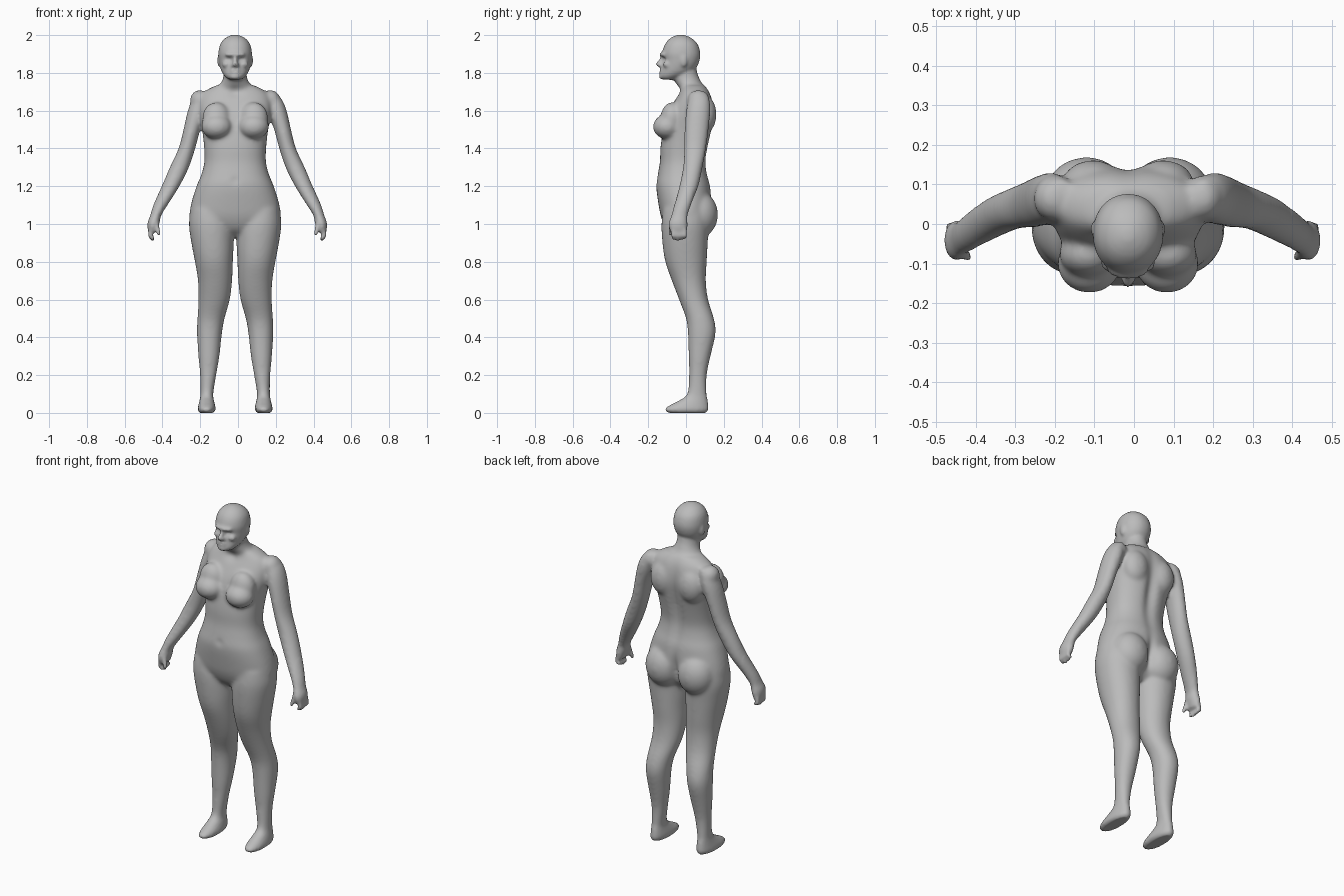
import bpy, bmesh, math
from mathutils import Vector

cube = bpy.data.objects.get("Cube")
if cube:
    bpy.data.objects.remove(cube, do_unlink=True)

MID = -0.015      # centre line of the trunk, head and legs
ARM_MID = -0.004  # centre line of the arms
VOXEL = 0.008
bm = bmesh.new()


def spline(a, b, c, d, t):
    """Catmull-Rom value between b and c."""
    return b + 0.5 * t * (c - a + t * (2 * a - 5 * b + 4 * c - d + t * (3 * (b - c) + d - a)))


def refine(rows, steps=3):
    """Insert smoothly interpolated rows between the given ones."""
    result = []
    for i in range(len(rows) - 1):
        quad = [rows[max(i - 1, 0)], rows[i], rows[i + 1], rows[min(i + 2, len(rows) - 1)]]
        for s in range(steps):
            result.append([spline(*values, s / steps) for values in zip(*quad)])
    return result + [list(rows[-1])]


def stack(rows, middle, side, power, count):
    """Closed body of level rings; each row is z, x from, x to, y front, y back."""
    rings = []
    for z, x0, x1, y0, y1 in rows:
        ring = []
        for k in range(count):
            angle = math.tau * k / count
            c, s = math.cos(angle), math.sin(angle)
            u = math.copysign(abs(c) ** (2 / power), c)
            v = math.copysign(abs(s) ** (2 / power), s)
            x = (x0 + x1) / 2 + u * (x1 - x0) / 2
            y = (y0 + y1) / 2 + v * (y1 - y0) / 2
            ring.append(bm.verts.new((middle + side * x, y, z)))
        rings.append(ring if side > 0 else ring[::-1])
    for low, high in zip(rings, rings[1:]):
        for k in range(count):
            n = (k + 1) % count
            bm.faces.new((low[k], low[n], high[n], high[k]))
    bm.faces.new(rings[0][::-1])
    bm.faces.new(rings[-1])


def loft(rows, middle, side=1, power=2.0):
    stack(refine(rows), middle, side, power, 36)


def centred(rows):
    return [(z, -w, w, y0, y1) for z, w, y0, y1 in rows]


def ball(middle, side, centre, radii, bands=12):
    (x, y, z), (rx, ry, rz) = centre, radii
    rows = []
    for i in range(bands + 1):
        angle = math.pi * (i + .1) / (bands + .2)
        w = math.sin(angle)
        rows.append((z - rz * math.cos(angle), x - rx * w, x + rx * w, y - ry * w, y + ry * w))
    stack(rows, middle, side, 2, bands * 2)


def rod(middle, side, start, end, r0, r1):
    """Tapered round-ended rod made of overlapping balls."""
    a, b = Vector(start), Vector(end)
    for i in range(7):
        t = i / 6
        ball(middle, side, a.lerp(b, t), [r0 + (r1 - r0) * t] * 3, bands=7)


# Trunk, neck and head
loft(centred([
    (.93, .08, -.05, .05), (.97, .18, -.1, .09), (1.03, .238, -.13, .12),
    (1.1, .235, -.145, .135), (1.2, .205, -.158, .13), (1.26, .18, -.15, .115),
    (1.33, .163, -.138, .107), (1.41, .165, -.135, .12), (1.5, .175, -.12, .14),
    (1.58, .19, -.098, .15), (1.65, .19, -.062, .142), (1.7, .165, -.035, .125),
    (1.735, .1, -.025, .1)]), MID, power=2.3)
loft(centred([
    (1.68, .11, -.03, .11), (1.72, .095, -.04, .1), (1.76, .068, -.062, .077),
    (1.8, .06, -.07, .06), (1.86, .06, -.07, .05)]), MID)
loft(centred([
    (1.764, .035, -.13, -.06), (1.785, .058, -.138, 0), (1.81, .073, -.132, .04),
    (1.84, .082, -.126, .062), (1.87, .087, -.123, .073), (1.905, .089, -.127, .076),
    (1.95, .08, -.112, .063), (1.98, .058, -.088, .035), (1.996, .03, -.06, .005),
    (2.002, .008, -.04, -.02)]), MID, power=2.1)

# Nose, brow, lips and chin
rod(MID, 1, (0, -.125, 1.88), (0, -.147, 1.846), .009, .014)
ball(MID, 1, (0, -.115, 1.897), (.055, .025, .014))
ball(MID, 1, (0, -.128, 1.81), (.028, .017, .013))
ball(MID, 1, (0, -.122, 1.78), (.028, .022, .018))

for side in (1, -1):
    # Nostrils, cheeks and ears
    ball(MID, side, (.014, -.132, 1.84), (.01, .012, .009))
    ball(MID, side, (.045, -.098, 1.845), (.024, .024, .02))
    ball(MID, side, (.086, -.012, 1.865), (.009, .018, .032))

    # Chest, shoulder blades, shoulders and seat
    ball(MID, side, (.098, -.1, 1.515), (.082, .076, .066))
    ball(MID, side, (.1, -.075, 1.56), (.075, .06, .085))
    ball(MID, side, (.088, .1, 1.58), (.08, .062, .1))
    ball(MID, side, (.188, .065, 1.655), (.052, .058, .055))
    ball(MID, side, (.105, .07, 1.05), (.108, .1, .122))

    # Legs and feet
    loft([
        (0, .115, .188, -.09, .105), (.015, .105, .198, -.112, .118),
        (.035, .105, .196, -.095, .119), (.065, .112, .189, -.038, .115),
        (.1, .116, .184, .006, .11), (.2, .1, .186, .016, .11),
        (.3, .083, .195, .014, .13), (.42, .07, .202, .01, .157),
        (.5, .056, .2, .0, .148), (.6, .028, .194, -.037, .117),
        (.7, .016, .197, -.075, .105), (.8, .012, .213, -.11, .11),
        (.9, .008, .232, -.125, .115), (1.0, .012, .245, -.13, .12),
        (1.08, .04, .235, -.12, .11)], MID, side, 2.1)

    # Arms and palms
    loft([
        (.955, .43, .47, -.078, .002), (.98, .42, .475, -.09, .008),
        (1.01, .41, .474, -.09, .008), (1.045, .403, .461, -.077, .008),
        (1.1, .368, .444, -.063, .026), (1.2, .305, .4, -.036, .066),
        (1.3, .255, .358, -.016, .088), (1.4, .222, .311, -.01, .107),
        (1.5, .195, .285, -.008, .12), (1.6, .16, .262, .0, .13),
        (1.66, .15, .237, .015, .125), (1.7, .15, .2, .03, .11)], ARM_MID, side)

    # Fingers and thumb
    for i, y in enumerate((-.067, -.047, -.027, -.008)):
        tip = .918 + .006 * abs(i - 1)
        rod(ARM_MID, side, (.457, y, .97), (.46, y, .94), .013, .013)
        rod(ARM_MID, side, (.46, y, .94), (.448, y + .003, tip), .013, .0105)
    rod(ARM_MID, side, (.43, -.072, 1.0), (.416, -.084, .95), .016, .0115)

# Fuse every part into one skin
mesh = bpy.data.meshes.new("parts")
bm.to_mesh(mesh)
bm.free()
body = bpy.data.objects.new("body", mesh)
bpy.context.collection.objects.link(body)
fuse = body.modifiers.new("fuse", "REMESH")
fuse.mode = "VOXEL"
fuse.voxel_size = VOXEL
graph = bpy.context.evaluated_depsgraph_get()
skin = bpy.data.meshes.new_from_object(body.evaluated_get(graph))
body.modifiers.clear()
body.data = skin
skin.name = "body"
bpy.data.meshes.remove(mesh)


def press(centre, radii, push):
    """Move the skin near a point by a soft falloff."""
    (x, y, z), (rx, ry, rz) = centre, radii
    for v in skin.vertices:
        p = v.co
        if abs(p.z - z) < 2.5 * rz and abs(p.x - x) < 2.5 * rx:
            d = ((p.x - x) / rx) ** 2 + ((p.y - y) / ry) ** 2 + ((p.z - z) / rz) ** 2
            v.co = p + Vector(push) * math.exp(-d)


# Spine furrow, navel, collar hollow, mouth and eye sockets
press((MID, .14, 1.45), (.03, .06, .2), (0, -.025, 0))
press((MID, .15, 1.06), (.016, .07, .08), (0, -.035, 0))
press((MID, -.15, 1.23), (.014, .03, .014), (0, .012, 0))
press((MID, -.04, 1.7), (.03, .04, .025), (0, .014, 0))
press((MID, -.14, 1.81), (.025, .03, .005), (0, .007, 0))
for side in (1, -1):
    press((MID + side * .034, -.13, 1.872), (.018, .03, .011), (0, .014, 0))

# Soften the joins, keeping face, hands and feet crisper
soft = body.vertex_groups.new(name="soft joins")
soft.add([v.index for v in skin.vertices if .09 < v.co.z < 1.77 and abs(v.co.x) < .4], 1, "REPLACE")
joins = body.modifiers.new("soften joins", "SMOOTH")
joins.factor, joins.iterations, joins.vertex_group = .5, 18, soft.name
overall = body.modifiers.new("soften all", "SMOOTH")
overall.factor, overall.iterations = .5, 4

# Single plain colour
grey = bpy.data.materials.new("soft grey")
grey.use_nodes = True
colour = (.5, .5, .5, 1)
grey.diffuse_color = colour
grey.node_tree.nodes["Principled BSDF"].inputs["Base Color"].default_value = colour
skin.materials.clear()
skin.materials.append(grey)
for face in skin.polygons:
    face.material_index = 0
    face.use_smooth = True
